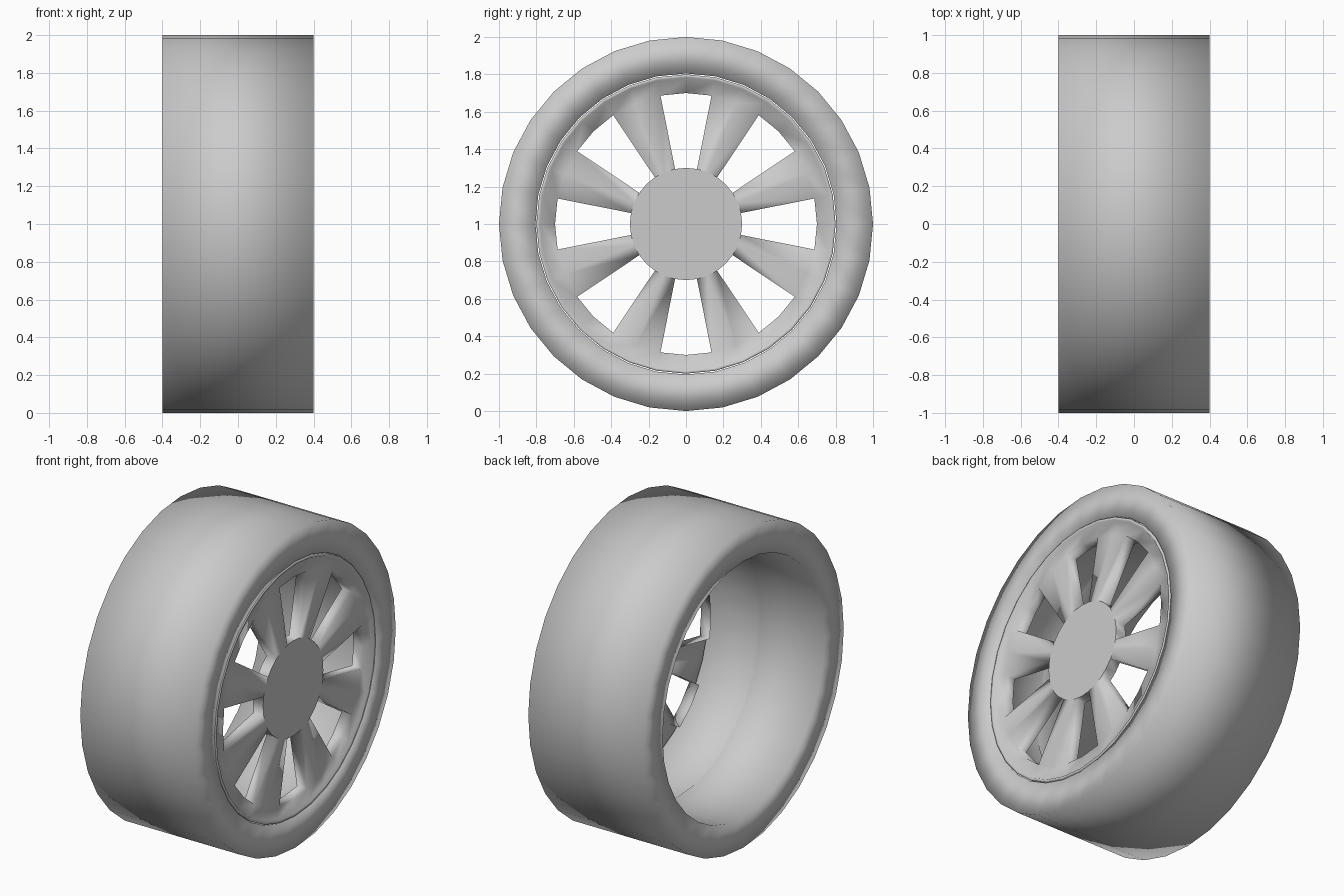
import bpy, bmesh, math

if "Cube" in bpy.data.objects:
    bpy.data.objects.remove(bpy.data.objects["Cube"])

SEG = 32  # sides around the wheel axis (x)


def ring(bm, x, r):
    return [bm.verts.new((x, r * math.cos(2 * math.pi * k / SEG),
                          1 + r * math.sin(2 * math.pi * k / SEG))) for k in range(SEG)]


def spin(bm, profile, closed=False, skip=None):
    """Sweep (x, r) points round the axis; skip(i, k) leaves faces out."""
    rings = [ring(bm, x, r) for x, r in profile]
    n = len(rings)
    for i in range(n if closed else n - 1):
        a, b = rings[i], rings[(i + 1) % n]
        for k in range(SEG):
            if skip and skip(i, k):
                continue
            j = (k + 1) % SEG
            bm.faces.new((a[k], a[j], b[j], b[k])).smooth = True
    return rings


def finish(bm, name):
    me = bpy.data.meshes.new(name)
    bm.to_mesh(me)
    bm.free()
    ob = bpy.data.objects.new(name, me)
    bpy.context.collection.objects.link(ob)
    return ob


# Tyre: rectangular section, smooth shaded
bm = bmesh.new()
spin(bm, [(-0.4, 1.0), (0.4, 1.0), (0.4, 0.805), (-0.4, 0.805)], closed=True)
finish(bm, "tyre")

# Rim: open barrel, lip, slightly recessed face with eight window openings
bm = bmesh.new()
profile = [(0.05, 0.80), (0.40, 0.80), (0.40, 0.785), (0.385, 0.775), (0.385, 0.70), (0.385, 0.30)]
spoke_band = len(profile) - 2


def is_window(i, k):
    return i == spoke_band and k % 4 in (0, 3)


rings = spin(bm, profile, skip=is_window)

# Hub: flat disc in the middle
hub = bm.faces.new(rings[-1])
hub.smooth = False

# Window walls: push the opening edges inward
edges = [e for e in bm.edges if e.is_boundary and all(v.co.x > 0.3 for v in e.verts)]
res = bmesh.ops.extrude_edge_only(bm, edges=edges)
bmesh.ops.translate(bm, vec=(-0.07, 0, 0),
                    verts=[g for g in res["geom"] if isinstance(g, bmesh.types.BMVert)])
for f in bm.faces:
    f.smooth = f is not hub and f != hub
bmesh.ops.recalc_face_normals(bm, faces=bm.faces[:])
if hub.normal.x < 0:
    bmesh.ops.reverse_faces(bm, faces=bm.faces[:])
finish(bm, "wheel_rim")
